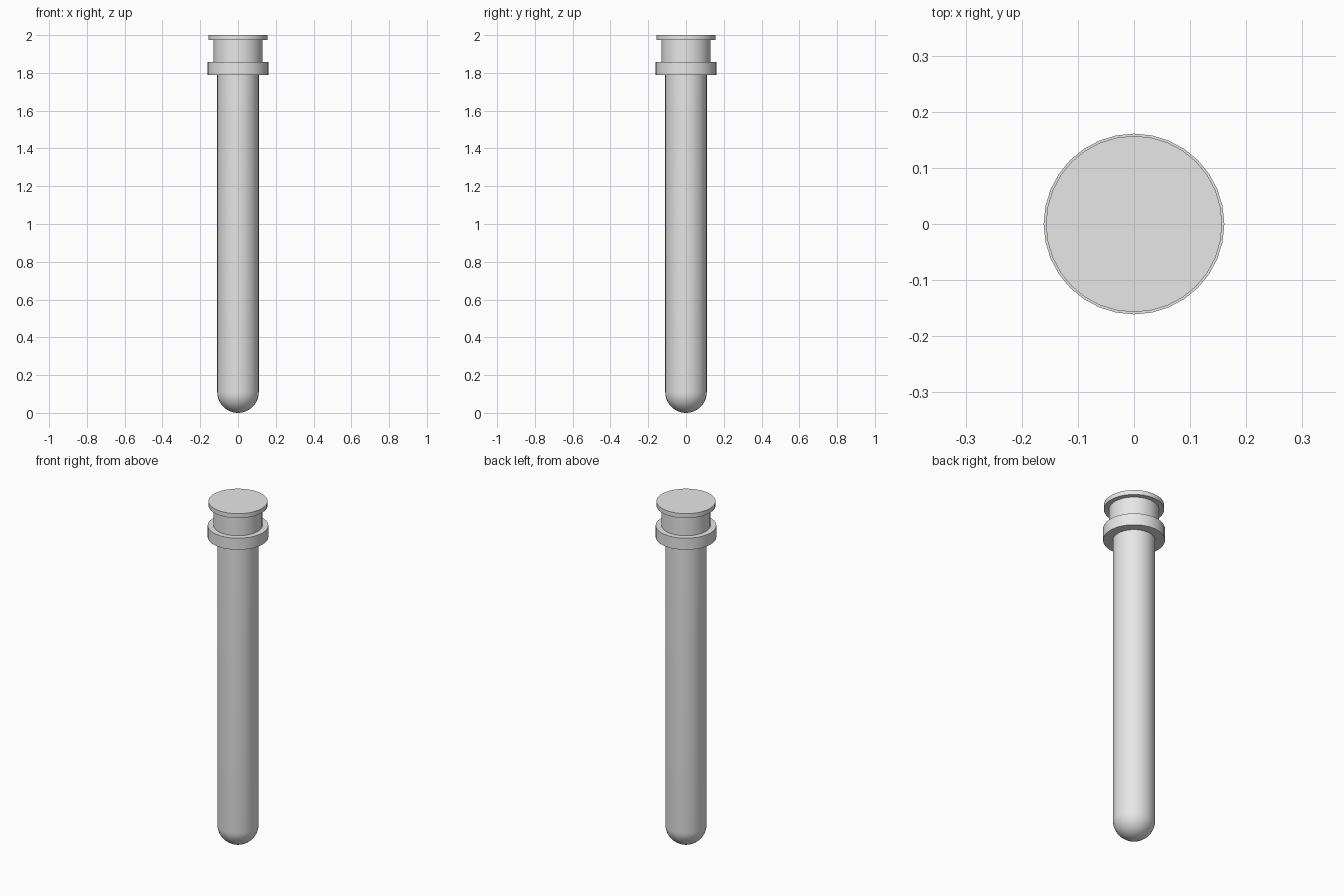
import bpy, bmesh, math

cube = bpy.data.objects.get("Cube")
if cube:
    bpy.data.objects.remove(cube, do_unlink=True)

SEGMENTS = 32

# Single material
grey = bpy.data.materials.new("light_grey")
grey.use_nodes = True
grey.diffuse_color = (0.8, 0.8, 0.8, 1)
grey.node_tree.nodes["Principled BSDF"].inputs["Base Color"].default_value = grey.diffuse_color


def lathe(name, profile):
    """Spin a (radius, z) profile, starting and ending on the axis, around z."""
    bm = bmesh.new()
    verts = [bm.verts.new((r, 0, z)) for r, z in profile]
    edges = [bm.edges.new(pair) for pair in zip(verts, verts[1:])]
    bmesh.ops.spin(bm, geom=verts + edges, cent=(0, 0, 0), axis=(0, 0, 1),
                   angle=math.tau, steps=SEGMENTS)
    bmesh.ops.remove_doubles(bm, verts=bm.verts, dist=0.0001)
    bmesh.ops.recalc_face_normals(bm, faces=bm.faces)
    mesh = bpy.data.meshes.new(name)
    bm.to_mesh(mesh)
    bm.free()
    mesh.materials.append(grey)
    obj = bpy.data.objects.new(name, mesh)
    bpy.context.collection.objects.link(obj)
    bpy.ops.object.select_all(action='DESELECT')
    obj.select_set(True)
    bpy.context.view_layer.objects.active = obj
    bpy.ops.object.shade_smooth_by_angle(angle=math.radians(35))
    return obj


def disc(name, radius, bottom, top):
    return lathe(name, [(0, bottom), (radius, bottom), (radius, top), (0, top)])


# Long tube with a hemispherical bottom
R = 0.11
STEPS = 10
dome = [(R * math.sin(a), R - R * math.cos(a))
        for a in (i * math.pi / 2 / STEPS for i in range(STEPS + 1))]
lathe("tube", dome + [(R, 1.82), (0, 1.82)])

# Collar, stopper neck and flat cap
disc("collar", 0.161, 1.79, 1.858)
disc("stopper_neck", 0.13, 1.83, 1.98)
disc("stopper_cap", 0.157, 1.974, 2.0)
